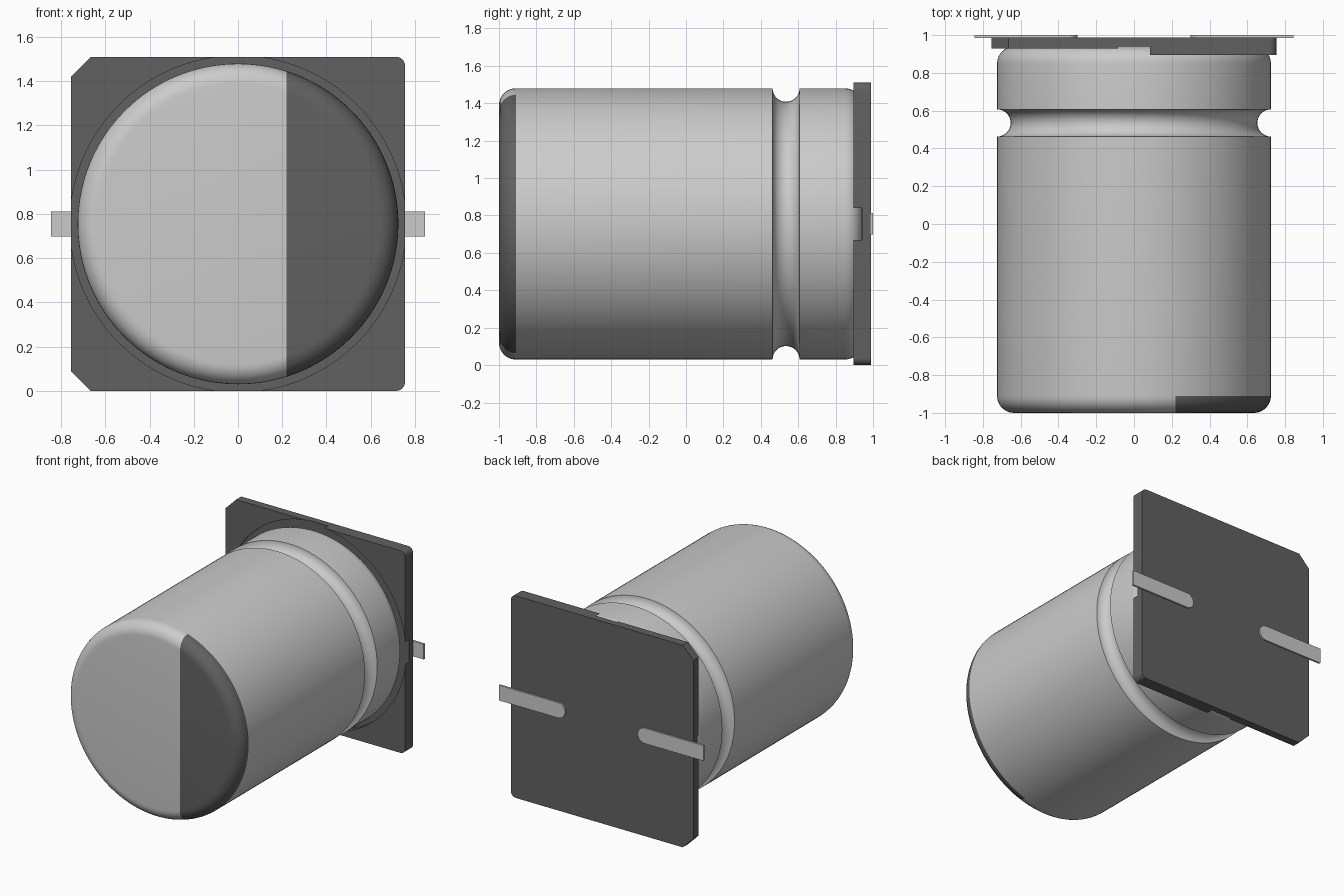
import bpy, bmesh
from math import sin, cos, pi, radians

if "Cube" in bpy.data.objects:
    bpy.data.objects.remove(bpy.data.objects["Cube"])

ZC = 0.755       # height of the can axis
R = 0.725        # can radius
HALF = 0.755     # half width of the base plate

dark = bpy.data.materials.new("dark_grey")
dark.diffuse_color = (0.12, 0.12, 0.12, 1)
dark.use_nodes = True
dark.node_tree.nodes["Principled BSDF"].inputs["Base Color"].default_value = dark.diffuse_color


def finish(bm, name, mat=None, smooth=False):
    bmesh.ops.recalc_face_normals(bm, faces=bm.faces)
    me = bpy.data.meshes.new(name)
    bm.to_mesh(me)
    bm.free()
    ob = bpy.data.objects.new(name, me)
    bpy.context.collection.objects.link(ob)
    bpy.ops.object.select_all(action='DESELECT')
    bpy.context.view_layer.objects.active = ob
    ob.select_set(True)
    if mat:
        me.materials.append(mat)
    if smooth:
        bpy.ops.object.shade_smooth_by_angle(angle=radians(35))
    return ob


def arc(cx, cy, r, a0, a1, n):
    return [(cx + r * cos(radians(a0 + (a1 - a0) * i / n)),
             cy + r * sin(radians(a0 + (a1 - a0) * i / n))) for i in range(n + 1)]


def prism(name, outline, y0, y1, mat=None, smooth=False):
    """Extrude an (x, z) outline along y."""
    bm = bmesh.new()
    face = bm.faces.new([bm.verts.new((x, y0, z)) for x, z in outline])
    ext = bmesh.ops.extrude_face_region(bm, geom=[face])
    for v in ext["geom"]:
        if isinstance(v, bmesh.types.BMVert):
            v.co.y = y1
    return finish(bm, name, mat, smooth)


def cut(ob, cutter):
    cutter.hide_render = True
    mod = ob.modifiers.new("cut", 'BOOLEAN')
    mod.operation, mod.solver, mod.object = 'DIFFERENCE', 'EXACT', cutter
    bpy.context.view_layer.objects.active = ob
    bpy.ops.object.modifier_apply(modifier=mod.name)
    bpy.data.objects.remove(cutter)


# Can: (y, radius) profile with rounded ends and a crimp groove, turned about y
F = 0.09
profile = (arc(-1 + F, R - F, F, 180, 90, 8)
           + arc(0.535, R, 0.072, 180, 360, 16)
           + arc(0.94 - F, R - F, F, 90, 0, 8))
SEG = 128
bm = bmesh.new()
rings = [[bm.verts.new((r * cos(2 * pi * i / SEG), y, ZC + r * sin(2 * pi * i / SEG)))
          for i in range(SEG)] for y, r in profile]
for a, b in zip(rings, rings[1:]):
    for i in range(SEG):
        j = (i + 1) % SEG
        bm.faces.new((a[i], a[j], b[j], b[i]))
bm.faces.new(rings[0])
bm.faces.new(rings[-1])

# Polarity mark: split the front end at x = 0.22 and darken one side
front = [f for f in bm.faces if f.calc_center_median().y < -1 + F]
geom = front + list({e for f in front for e in f.edges}) + list({v for f in front for v in f.verts})
bmesh.ops.bisect_plane(bm, geom=geom, plane_co=(0.22, 0, 0), plane_no=(1, 0, 0))
for f in bm.faces:
    c = f.calc_center_median()
    if c.y < -1 + F and c.x > 0.22:
        f.material_index = 1
can = finish(bm, "can", None, True)
plain = bpy.data.materials.new("can_grey")
can.data.materials.append(plain)
can.data.materials.append(dark)

# Base plate: two rounded corners on the right, two chamfers on the left
C, Q = 0.09, 0.04
outline = (arc(HALF - Q, Q, Q, -90, 0, 6) + arc(HALF - Q, 2 * HALF - Q, Q, 0, 90, 6)
           + [(-HALF + C, 2 * HALF), (-HALF, 2 * HALF - C), (-HALF, C), (-HALF + C, 0)])
base = prism("base_plate", outline, 0.895, 0.988, dark)
# lower rim on the chamfered half, then the round seat for the can
cut(base, prism("rim_cutter", [(-1, -0.2), (0, -0.2), (0, 1.8), (-1, 1.8)], 0.8, 0.928))
cut(base, prism("seat_cutter", arc(0, ZC, 0.76, 0, 360, SEG)[:-1], 0.8, 0.94))
bpy.ops.object.select_all(action='DESELECT')
base.select_set(True)
bpy.context.view_layer.objects.active = base
bpy.ops.object.shade_smooth_by_angle(angle=radians(30))

# Leads: flat strips with a round inner end
W = 0.057
for side, name in ((-1, "left_lead"), (1, "right_lead")):
    strip = [(0.845, ZC - W), (0.845, ZC + W)] + arc(0.30 + W, ZC, W, 90, 270, 12)
    prism(name, [(side * x, z) for x, z in strip], 0.985, 1.0, None, True)
